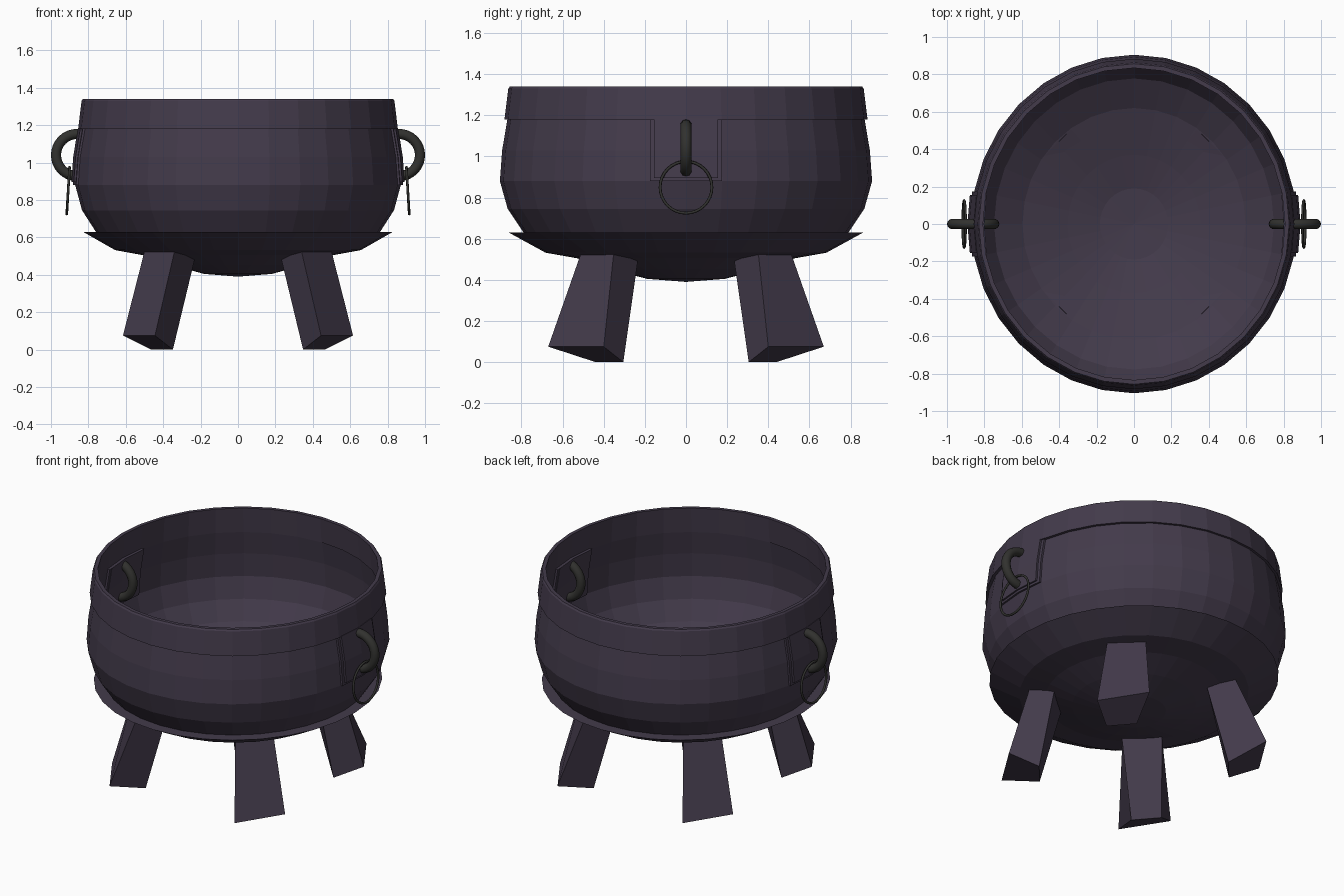
import bpy, bmesh, math
from mathutils import Vector, Matrix

if "Cube" in bpy.data.objects:
    bpy.data.objects.remove(bpy.data.objects["Cube"])

SEGS = 32
X_SCALE = 0.962   # the pot is slightly narrower in x than in y


def material(name, rgb):
    m = bpy.data.materials.new(name)
    m.diffuse_color = (*rgb, 1)
    m.use_nodes = True
    m.node_tree.nodes["Principled BSDF"].inputs["Base Color"].default_value = m.diffuse_color
    return m


IRON = material("purple cast iron", (0.056, 0.043, 0.070))
METAL = material("dark ring metal", (0.031, 0.031, 0.028))


def add_object(name, bm, mat, smooth=False):
    bmesh.ops.recalc_face_normals(bm, faces=bm.faces)
    me = bpy.data.meshes.new(name)
    bm.to_mesh(me)
    bm.free()
    me.materials.append(mat)
    for p in me.polygons:
        p.use_smooth = smooth
    ob = bpy.data.objects.new(name, me)
    bpy.context.collection.objects.link(ob)
    return ob


def lathe(name, profile, mat, sx, closed=False):
    """Revolve (radius, z) points around z, squashed in x."""
    bm = bmesh.new()
    rings = []
    for r, z in profile:
        if r == 0:
            rings.append([bm.verts.new((0, 0, z))] * SEGS)
        else:
            rings.append([bm.verts.new((r * sx * math.cos(2 * math.pi * i / SEGS),
                                        r * math.sin(2 * math.pi * i / SEGS), z))
                          for i in range(SEGS)])
    pairs = list(zip(rings, rings[1:]))
    if closed:
        pairs.append((rings[-1], rings[0]))
    for a, b in pairs:
        for i in range(SEGS):
            j = (i + 1) % SEGS
            vs = []
            for v in (a[i], a[j], b[j], b[i]):
                if v not in vs:
                    vs.append(v)
            bm.faces.new(vs)
    return add_object(name, bm, mat)


def torus(name, centre, major, minor, rot, mat, n=32, k=10):
    bm = bmesh.new()
    grid = []
    for i in range(n):
        a = 2 * math.pi * i / n
        row = []
        for j in range(k):
            b = 2 * math.pi * j / k
            r = major + minor * math.cos(b)
            p = Vector((r * math.cos(a), r * math.sin(a), minor * math.sin(b)))
            row.append(bm.verts.new(rot @ p + Vector(centre)))
        grid.append(row)
    for i in range(n):
        for j in range(k):
            i2, j2 = (i + 1) % n, (j + 1) % k
            bm.faces.new((grid[i][j], grid[i2][j], grid[i2][j2], grid[i][j2]))
    return add_object(name, bm, mat, True)


# Bowl: underside, dish flange, outer wall, then the thin inner wall back to the floor
WALL = [(0.79, 0.63), (0.867, 0.745), (0.905, 0.88), (0.894, 1.03), (0.867, 1.19)]
outer = [(0, 0.39), (0.19, 0.405), (0.37, 0.452), (0.53, 0.505), (0.683, 0.532), (0.862, 0.63)] + WALL
inner = [(0.852, 1.19), (0.879, 1.03), (0.889, 0.88), (0.852, 0.75), (0.778, 0.64),
         (0.62, 0.545), (0.37, 0.466), (0.19, 0.418), (0, 0.403)]
lathe("bowl", outer + inner, IRON, X_SCALE)

# Rim band
lathe("rim_band", [(0.834, 1.34), (0.857, 1.34), (0.864, 1.33), (0.883, 1.18), (0.848, 1.18)],
      IRON, 0.968, closed=True)


# Curved plates behind the handles
def wall_radius(z):
    for (r0, z0), (r1, z1) in zip(WALL, WALL[1:]):
        if z <= z1:
            return r0 + (r1 - r0) * (z - z0) / (z1 - z0)
    return WALL[-1][0]


def plate(name, side, half, z0, out, depth):
    bm = bmesh.new()
    zs = [z0, 1.03, 1.185]
    ys = [-half, 0, half]
    layers = []
    for off in (out, -depth):
        layers.append([[bm.verts.new((side * X_SCALE * (math.sqrt(wall_radius(z) ** 2 - y * y) + off), y, z))
                        for y in ys] for z in zs])
    for g in layers:
        for i in range(2):
            for j in range(2):
                bm.faces.new((g[i][j], g[i][j + 1], g[i + 1][j + 1], g[i + 1][j]))

    def loop(g):
        return [g[0][0], g[0][1], g[0][2], g[1][2], g[2][2], g[2][1], g[2][0], g[1][0]]
    a, b = loop(layers[0]), loop(layers[1])
    for i in range(8):
        j = (i + 1) % 8
        bm.faces.new((a[i], a[j], b[j], b[i]))
    add_object(name, bm, IRON)


for side, label in ((-1, "left"), (1, "right")):
    plate(label + "_plate_border", side, 0.175, 0.88, 0.012, 0.03)
    plate(label + "_plate", side, 0.155, 0.895, 0.022, 0.035)
    # Thick handle ring standing through the wall, thin ring hanging from it
    torus(label + "_handle", (side * 0.86, 0, 1.04), 0.113, 0.027,
          Matrix.Rotation(math.pi / 2, 3, 'X'), METAL)
    torus(label + "_hanging_ring", (side * 0.908, 0, 0.85), 0.126, 0.007,
          Matrix.Rotation(math.pi / 2 - side * 0.06, 3, 'Y'), METAL, 32, 8)

# Splayed legs: four corners at the foot and at the top, mirrored to each quarter
FOOT = [(0.444, 0.67, 0.075), (0.615, 0.40, 0.075), (0.465, 0.305, 0), (0.348, 0.44, 0)]
TOP = [(0.335, 0.505, 0.545), (0.495, 0.35, 0.545), (0.41, 0.235, 0.49), (0.23, 0.385, 0.49)]
for sx, sy, label in ((-1, -1, "front_left"), (1, -1, "front_right"),
                      (-1, 1, "back_left"), (1, 1, "back_right")):
    bm = bmesh.new()
    f, t = [[bm.verts.new((x * sx, y * sy, z)) for x, y, z in pts] for pts in (FOOT, TOP)]
    bm.faces.new(f)
    bm.faces.new(t)
    for i in range(4):
        j = (i + 1) % 4
        bm.faces.new((f[i], f[j], t[j], t[i]))
    add_object(label + "_leg", bm, IRON)
